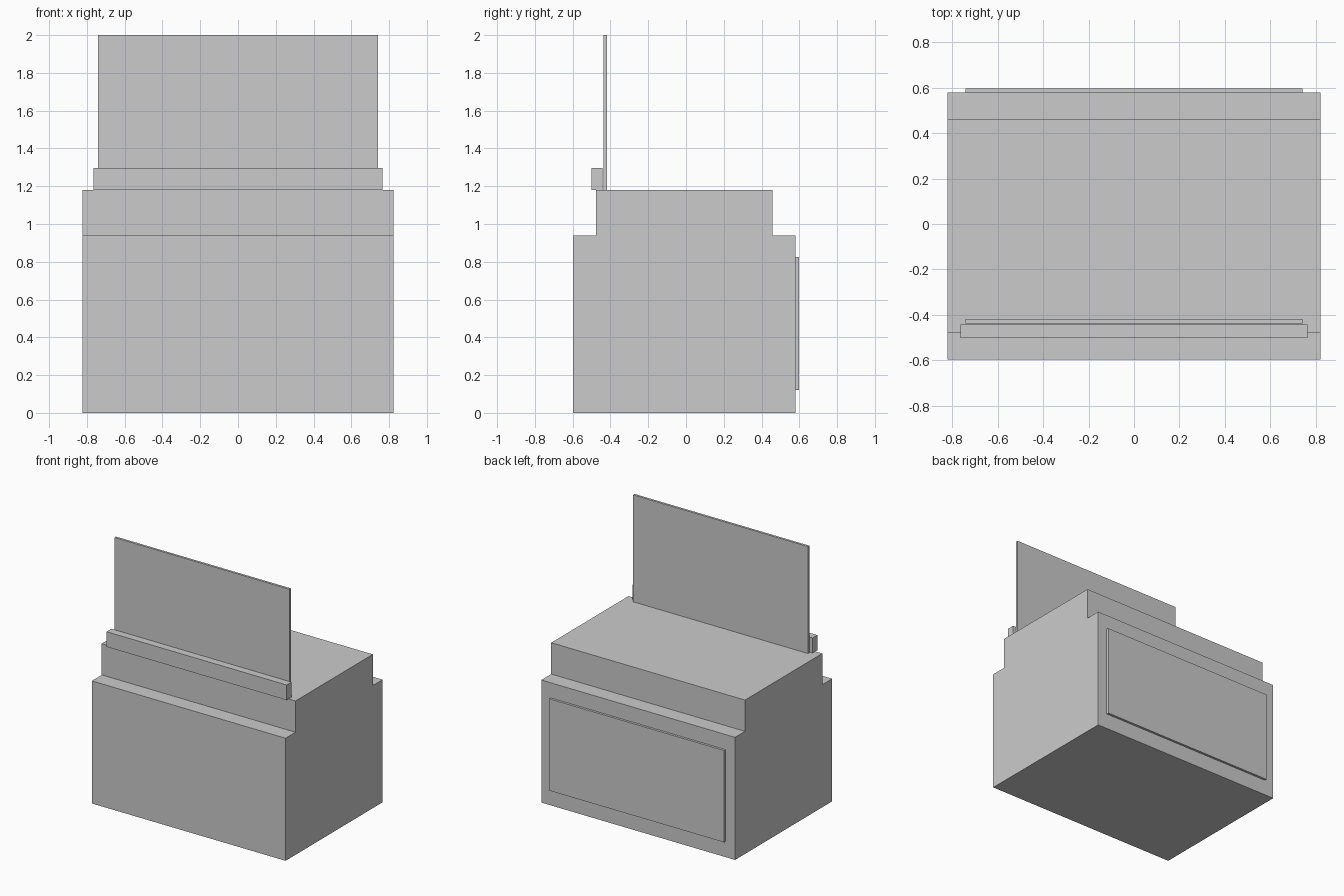
import bpy, bmesh

if "Cube" in bpy.data.objects:
    bpy.data.objects.remove(bpy.data.objects["Cube"])


def make_object(name, bm):
    bmesh.ops.recalc_face_normals(bm, faces=bm.faces)
    mesh = bpy.data.meshes.new(name)
    bm.to_mesh(mesh)
    bm.free()
    obj = bpy.data.objects.new(name, mesh)
    bpy.context.collection.objects.link(obj)
    return obj


def extrude_profile(name, half_width, profile):
    """Extrude a (y, z) side profile symmetrically along x."""
    bm = bmesh.new()
    face = bm.faces.new([bm.verts.new((-half_width, y, z)) for y, z in profile])
    new = bmesh.ops.extrude_face_region(bm, geom=[face])["geom"]
    verts = [g for g in new if isinstance(g, bmesh.types.BMVert)]
    bmesh.ops.translate(bm, verts=verts, vec=(2 * half_width, 0, 0))
    # keep the starting cap so the solid is closed
    if not face.is_valid:
        bmesh.ops.holes_fill(bm, edges=bm.edges)
    return make_object(name, bm)


def box(name, half_width, y0, y1, z0, z1):
    return extrude_profile(name, half_width, [(y0, z0), (y1, z0), (y1, z1), (y0, z1)])


# Stepped cabinet body
extrude_profile("cabinet_body", 0.822, [
    (-0.597, 0), (0.579, 0), (0.579, 0.94), (0.459, 0.94),
    (0.459, 1.18), (-0.477, 1.18), (-0.477, 0.94), (-0.597, 0.94)])

# Raised panel on the back
box("back_panel", 0.742, 0.579, 0.597, 0.12, 0.824)

# Rail along the front top edge
box("front_rail", 0.764, -0.501, -0.443, 1.18, 1.296)

# Thin upright screen behind the rail
box("upright_screen", 0.742, -0.437, -0.419, 1.18, 2.0)
